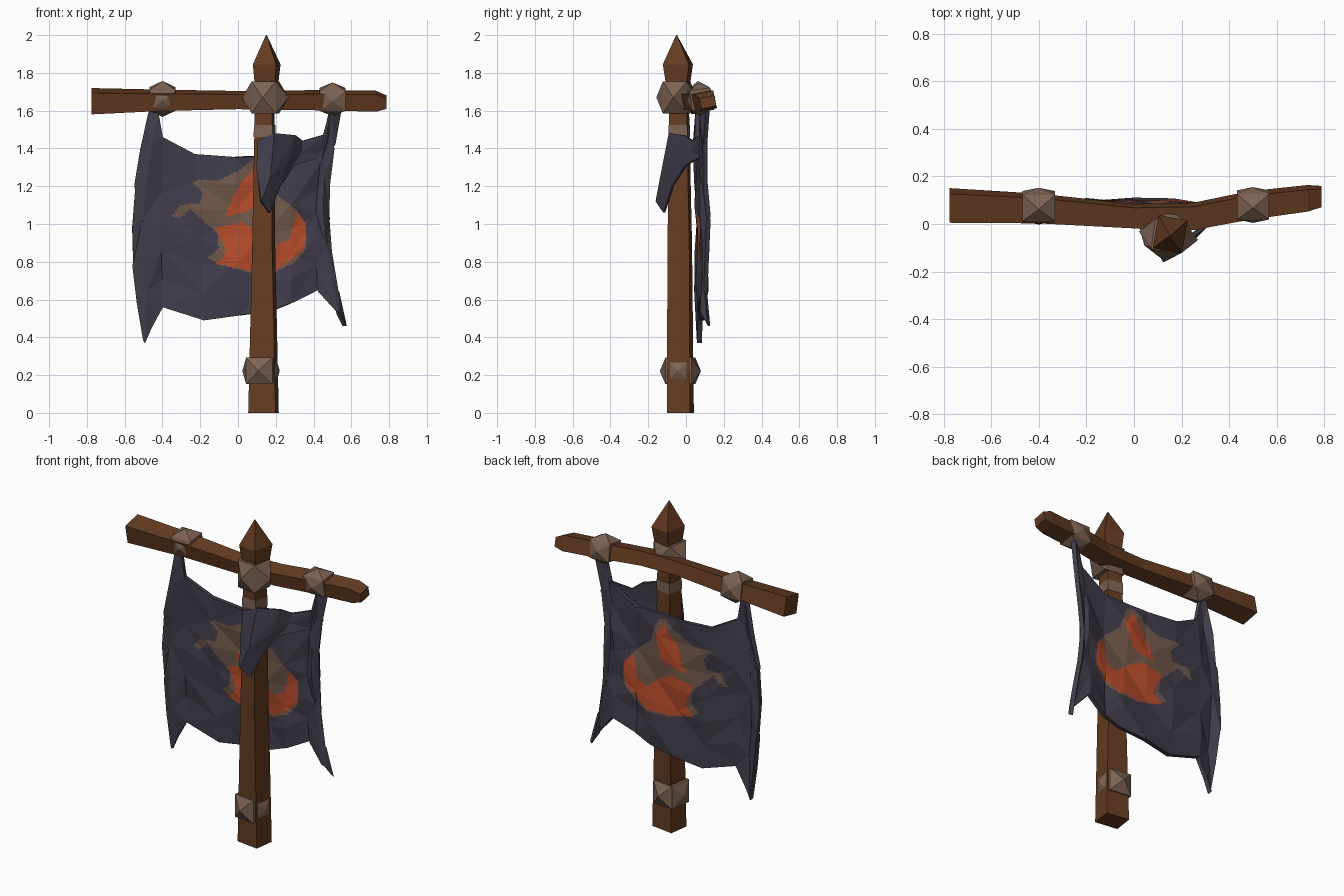
import bpy, bmesh, math
from mathutils import Vector, Matrix

if "Cube" in bpy.data.objects:
    bpy.data.objects.remove(bpy.data.objects["Cube"])


def material(name, rgb):
    m = bpy.data.materials.new(name)
    m.use_nodes = True
    m.diffuse_color = (*rgb, 1)
    bsdf = m.node_tree.nodes["Principled BSDF"]
    bsdf.inputs["Base Color"].default_value = (*rgb, 1)
    bsdf.inputs["Roughness"].default_value = 0.9
    return m


WOOD = material("brown wood", (0.132, 0.045, 0.015))
ROPE = material("pale rope", (0.205, 0.125, 0.088))
CLOTH = material("dark cloth", (0.054, 0.046, 0.071))
TAN = material("tan paint", (0.165, 0.1, 0.07))
RED = material("red paint", (0.48, 0.073, 0.025))
CORNERS = [(-1, -1), (1, -1), (1, 1), (-1, 1)]


def finish(bm, name, mats):
    mesh = bpy.data.meshes.new(name)
    bm.to_mesh(mesh)
    bm.free()
    for m in mats:
        mesh.materials.append(m)
    ob = bpy.data.objects.new(name, mesh)
    bpy.context.collection.objects.link(ob)
    return ob


def across(axis, u, v, turn):
    """Offset in the plane across the axis, turned about it."""
    off = Vector((u, v, 0)) if axis == "z" else Vector((0, u, v))
    return Matrix.Rotation(math.radians(turn), 3, axis.upper()) @ off


def beam(name, axis, turn, rings, mat):
    """Four-sided beam through rings of (centre, half width, half depth)."""
    bm = bmesh.new()
    loops = [[bm.verts.new(Vector(c) + across(axis, a * u, b * v, turn)) for u, v in CORNERS]
             for c, a, b in rings]
    for lo, hi in zip(loops, loops[1:]):
        for i in range(4):
            j = (i + 1) % 4
            bm.faces.new((lo[i], lo[j], hi[j], hi[i]))
    bm.faces.new(loops[0])
    bm.faces.new(loops[-1])
    bmesh.ops.recalc_face_normals(bm, faces=bm.faces)
    return finish(bm, name, [mat])


def knot(name, axis, turn, centre, half, box, peak):
    """Rope lump: a box round the beam with a peak on each side."""
    bm = bmesh.new()
    c = Vector(centre)
    step = Vector((half, 0, 0)) if axis == "x" else Vector((0, 0, half))
    for u, v in CORNERS:
        for s in (-1, 1):
            bm.verts.new(c + step * s + across(axis, box * u, box * v, turn))
    for s in (-1, 1):
        bm.verts.new(c + across(axis, peak[0] * s, 0, turn))
        bm.verts.new(c + across(axis, 0, peak[1] * s, turn))
    bmesh.ops.convex_hull(bm, input=bm.verts[:])
    bmesh.ops.recalc_face_normals(bm, faces=bm.faces)
    return finish(bm, name, [ROPE])


# Wooden post, finial and crossbar
beam("post", "z", -8, [((0.135, -0.03, 0), 0.073, 0.062), ((0.136, -0.033, 0.9), 0.053, 0.058),
                       ((0.142, -0.037, 1.72), 0.045, 0.045)], WOOD)
beam("finial", "z", -10, [((0.15, -0.042, 1.7), 0.05, 0.05), ((0.152, -0.043, 1.845), 0.062, 0.07),
                          ((0.15, -0.05, 2), 0.002, 0.002)], WOOD)
beam("crossbar", "x", 12, [((-0.775, 0.078, 1.65), 0.062, 0.058), ((-0.4, 0.065, 1.655), 0.054, 0.046),
                           ((0, 0.033, 1.656), 0.044, 0.04), ((0.25, 0.032, 1.656), 0.05, 0.042),
                           ((0.48, 0.077, 1.655), 0.052, 0.044), ((0.73, 0.108, 1.65), 0.047, 0.047),
                           ((0.787, 0.115, 1.645), 0.04, 0.028)], WOOD)

# Rope lashings
knot("left_bar_knot", "x", 8, (0.5, 0.08, 1.66), 0.068, 0.054, (0.076, 0.09))
knot("right_bar_knot", "x", 8, (-0.4, 0.075, 1.662), 0.068, 0.056, (0.078, 0.096))
knot("centre_knot", "z", -8, (0.145, -0.05, 1.67), 0.085, 0.064, (0.125, 0.108))
knot("base_knot", "z", -8, (0.122, -0.03, 0.222), 0.07, 0.07, (0.1, 0.11))
beam("post_band", "z", -8, [((0.14, -0.036, 1.46), 0.051, 0.051),
                            ((0.141, -0.036, 1.525), 0.05, 0.05)], ROPE)


def sheet(name, columns, cuts, mats, thickness):
    """Faceted cloth from a coarse grid of points."""
    bm = bmesh.new()
    grid = [[bm.verts.new(p) for p in col] for col in columns]
    for i, (a, b) in enumerate(zip(grid, grid[1:])):
        for k in range(len(a) - 1):
            q = (a[k], a[k + 1], b[k + 1], b[k])
            s = (i + k) % 2
            bm.faces.new((q[s], q[s + 1], q[s + 2]))
            bm.faces.new((q[s], q[s + 2], q[(s + 3) % 4]))
    if cuts:
        bmesh.ops.subdivide_edges(bm, edges=bm.edges[:], cuts=cuts, use_grid_fill=True)
    ob = finish(bm, name, mats)
    mod = ob.modifiers.new("thickness", "SOLIDIFY")
    mod.thickness = thickness
    mod.offset = 0
    return ob


def inside(x, z, poly):
    hit = False
    for (ax, az), (bx, bz) in zip(poly, poly[1:] + poly[:1]):
        if (az > z) != (bz > z) and x < ax + (z - az) * (bx - ax) / (bz - az):
            hit = not hit
    return hit


# Banner columns: top x, top z, bottom x, bottom z, sideways bulge, depth
spec = [(-0.465, 1.6, -0.495, 0.37, -0.08, 0.07), (-0.425, 1.6, -0.46, 0.45, -0.06, 0.055),
        (-0.4, 1.46, -0.4, 0.56, -0.01, 0.07), (-0.23, 1.37, -0.18, 0.49, 0, 0.08),
        (-0.02, 1.355, 0, 0.515, 0, 0.078), (0.1, 1.36, 0.18, 0.54, 0, 0.078),
        (0.28, 1.36, 0.28, 0.58, 0, 0.063), (0.45, 1.46, 0.42, 0.65, -0.02, 0.09),
        (0.49, 1.6, 0.53, 0.53, -0.06, 0.085), (0.54, 1.6, 0.565, 0.46, -0.075, 0.105)]
ROWS = 6
columns = []
for i, (xt, zt, xb, zb, bulge, y) in enumerate(spec):
    col = []
    for k in range(ROWS + 1):
        t = k / ROWS
        fold = 0.01 * math.sin(2.3 * i + 1.9 * k)
        col.append((xt + (xb - xt) * t + bulge * math.sin(math.pi * t),
                    y + fold + 0.01 * t, zt + (zb - zt) * t))
    columns.append(col)
banner = sheet("banner", columns, 13, [CLOTH, TAN, RED], 0.026)

# Painted emblem, assigned to the banner faces by outline
tan_shape = [(-.35, 1.04), (-.31, 1.1), (-.2, 1.11), (-.19, 1.17), (-.25, 1.23), (-.1, 1.23), (0, 1.28),
             (.08, 1.34), (.13, 1.32), (.18, 1.18), (.3, 1.08), (.36, 1), (.36, .87), (.29, .79), (.2, .745),
             (.05, .745), (-.04, .77), (-.16, .82), (-.1, .87), (-.11, .95), (-.2, 1.03), (-.25, 1.08), (-.31, 1.03)]
red_shapes = [[(-.12, .79), (-.06, .85), (-.12, .98), (.02, 1.01), (.12, .96), (.2, .89), (.27, .92), (.31, 1.07),
               (.36, 1), (.35, .87), (.28, .81), (.2, .755), (.05, .755)],
              [(-.07, 1.04), (0, 1.2), (.09, 1.31), (.14, 1.22), (.1, 1.09), (.03, 1.06)]]
for f in banner.data.polygons:
    x, z = f.center.x, f.center.z
    if any(inside(x, z, s) for s in red_shapes):
        f.material_index = 2
    elif inside(x, z, tan_shape):
        f.material_index = 1

# Loose flap folded around the front of the post
flap = [[(0.10, -0.09, 1.44), (0.10, -0.115, 1.28), (0.12, -0.155, 1.12)],
        [(0.19, -0.085, 1.48), (0.17, -0.13, 1.25), (0.165, -0.115, 1.06)],
        [(0.3, -0.01, 1.47), (0.26, -0.05, 1.33), (0.22, -0.07, 1.2)],
        [(0.34, 0.04, 1.44), (0.33, 0.03, 1.38), (0.3, 0.0, 1.31)],
        [(0.48, 0.09, 1.48), (0.47, 0.09, 1.42), (0.45, 0.09, 1.36)]]
sheet("banner_flap", flap, 0, [CLOTH], 0.014)
